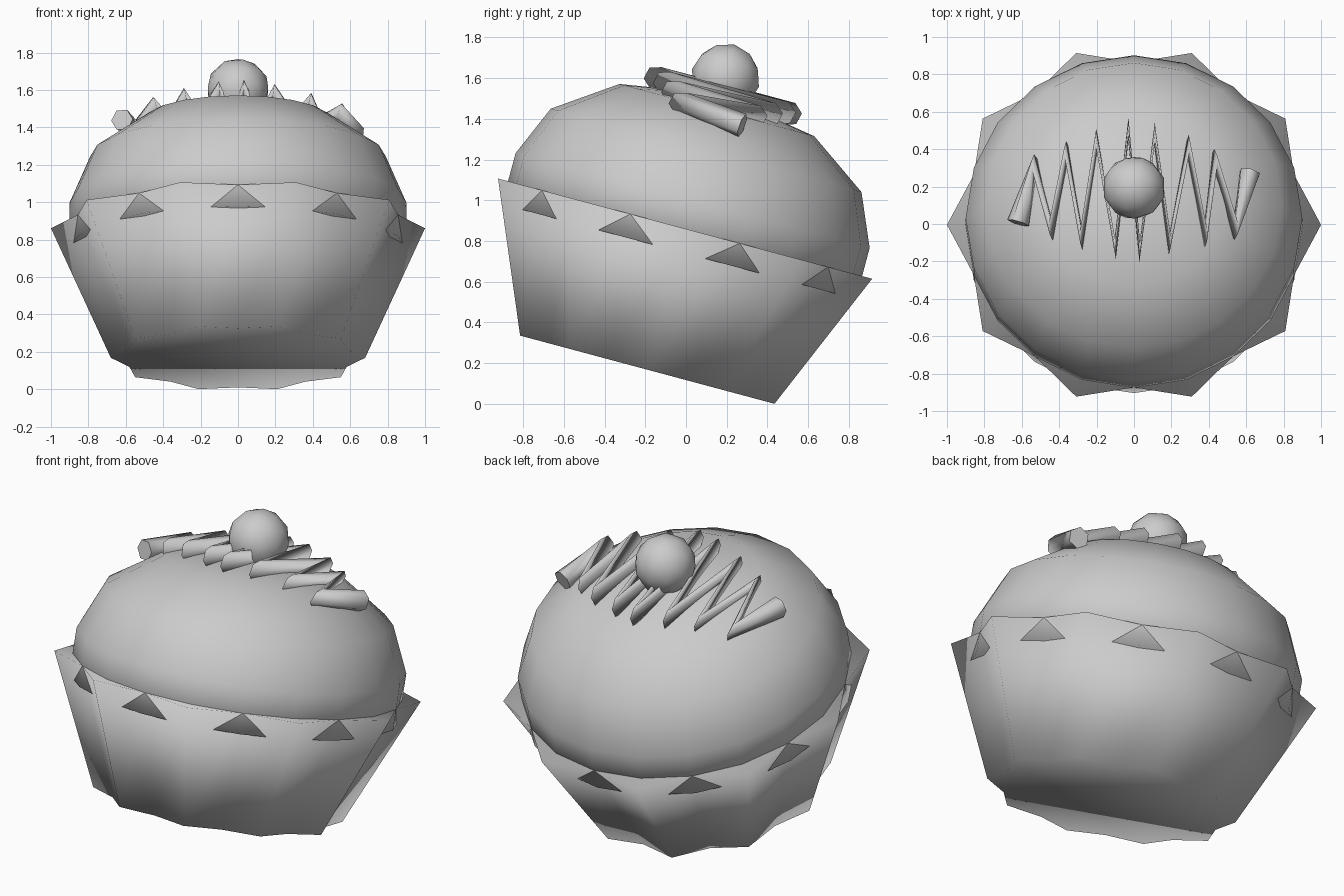
import bpy, bmesh
from math import sin, cos, pi, radians
from mathutils import Matrix

if "Cube" in bpy.data.objects:
    bpy.data.objects.remove(bpy.data.objects["Cube"])

# Whole cake is built upright, then leaned back 15 degrees
LEAN = Matrix.Translation((0, -0.19, 0.168)) @ Matrix.Rotation(radians(-15), 4, 'X')


def ring(bm, outer, inner, z, n=20):
    """Closed loop of n points alternating between two radii."""
    pts = []
    for i in range(n):
        a = 2 * pi * i / n
        r = inner if i % 2 else outer
        pts.append(bm.verts.new((r * cos(a), r * sin(a), z)))
    return pts


def bridge(bm, a, b):
    n = len(a)
    for i in range(n):
        bm.faces.new((a[i], a[(i + 1) % n], b[(i + 1) % n], b[i]))


def finish(name, bm):
    """Turn the bmesh into a fully smooth object on the leaning axis."""
    bmesh.ops.recalc_face_normals(bm, faces=bm.faces[:])
    for f in bm.faces:
        f.smooth = True
    me = bpy.data.meshes.new(name)
    bm.to_mesh(me)
    bm.free()
    ob = bpy.data.objects.new(name, me)
    bpy.context.collection.objects.link(ob)
    ob.matrix_world = LEAN


# Fluted wrapper: closed, flaring ten-pointed star
bm = bmesh.new()
base = ring(bm, 0.68, 0.61, 0)
rim = ring(bm, 1.0, 0.9, 0.717)
bridge(bm, base, rim)
bm.faces.new(base)
bm.faces.new(rim)
finish("wrapper", bm)

# Domed frosting that pokes through the wrapper grooves
bm = bmesh.new()
profile = [(0.90, 0.60), (0.90, 0.86), (0.79, 1.115), (0.495, 1.32)]
loops = [ring(bm, r, r, z) for r, z in profile]
for a, b in zip(loops, loops[1:]):
    bridge(bm, a, b)
bm.faces.new(loops[0])
top = bm.verts.new((0, 0, 1.40))
for i in range(20):
    bm.faces.new((loops[-1][i], loops[-1][(i + 1) % 20], top))
finish("frosting", bm)

# Cherry on the axis
bm = bmesh.new()
bmesh.ops.create_icosphere(bm, subdivisions=2, radius=0.17,
                           matrix=Matrix.Translation((0, 0, 1.483)))
finish("cherry", bm)

# Zigzag icing drizzle, sagging towards both ends
path = [(-.62, -.14), (-.53, .17), (-.44, -.19), (-.36, .23), (-.28, -.25),
        (-.20, .29), (-.10, -.31), (-.03, .35), (.03, -.33), (.11, .32),
        (.19, -.28), (.29, .26), (.38, -.23), (.43, .19), (.54, -.18), (.62, .14)]
cu = bpy.data.curves.new("drizzle", 'CURVE')
cu.dimensions = '3D'
cu.bevel_depth = 0.06
cu.bevel_resolution = 1
cu.use_fill_caps = True
sp = cu.splines.new('POLY')
sp.points.add(len(path) - 1)
for p, (x, y) in zip(sp.points, path):
    p.co = (x, y, 1.395 - 0.3 * x * x, 1)
drizzle = bpy.data.objects.new("drizzle", cu)
bpy.context.collection.objects.link(drizzle)
drizzle.matrix_world = LEAN
bpy.ops.object.select_all(action='DESELECT')
drizzle.select_set(True)
bpy.context.view_layer.objects.active = drizzle
bpy.ops.object.convert(target='MESH')
bpy.ops.object.shade_smooth()
